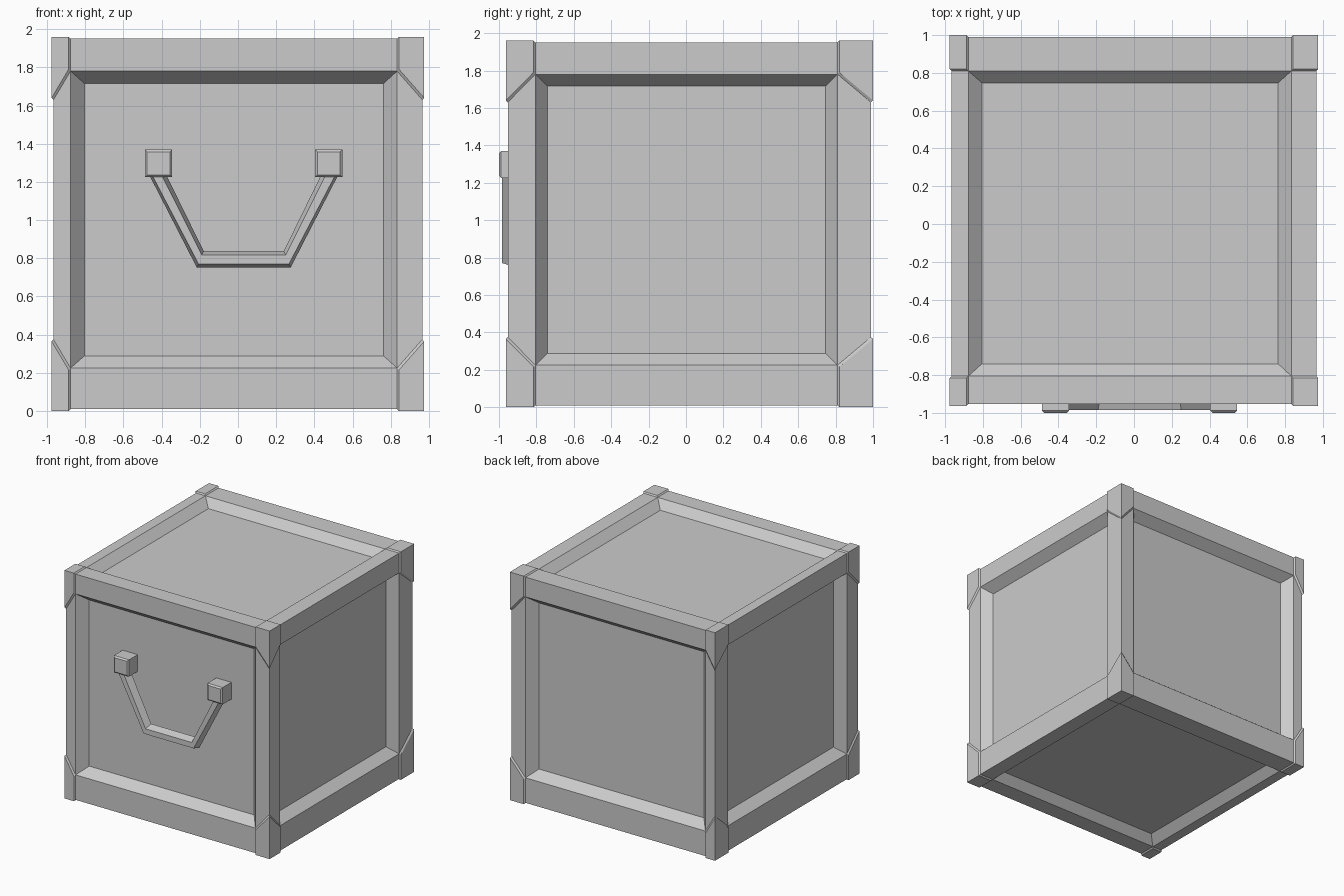
import bpy, bmesh

if "Cube" in bpy.data.objects:
    bpy.data.objects.remove(bpy.data.objects["Cube"])

# Extents per axis as (low, high)
BODY = [(-0.966, 0.965), (-0.953, 0.989), (0.01, 1.95)]       # frame faces
OPEN = [(-0.877, 0.833), (-0.805, 0.81), (0.225, 1.78)]       # frame openings
PANEL = [(-0.805, 0.763), (-0.74, 0.747), (0.288, 1.716)]     # recessed panels
CAP = [(-0.976, 0.975), (-0.963, 1.0), (0.0, 1.96)]           # corner caps
PEAK = (0.375, 1.63)                                          # cap point on the upright edges
DEPTH = (0.082, 0.082, 0.067)


def finish(name, bm):
    bmesh.ops.remove_doubles(bm, verts=bm.verts, dist=1e-5)
    bmesh.ops.recalc_face_normals(bm, faces=bm.faces)
    mesh = bpy.data.meshes.new(name)
    bm.to_mesh(mesh)
    bm.free()
    ob = bpy.data.objects.new(name, mesh)
    bpy.context.collection.objects.link(ob)
    return ob


# Crate body: six faces, each a flat frame sloping down to a recessed panel
def crate_body():
    bm = bmesh.new()
    for a in range(3):
        u, v = (a + 1) % 3, (a + 2) % 3
        for side in (0, 1):
            plane = BODY[a][side]
            sunk = plane + (DEPTH[a] if side == 0 else -DEPTH[a])
            rings = []
            for box, level in ((BODY, plane), (OPEN, plane), (PANEL, sunk)):
                ring = []
                for i, j in ((0, 0), (1, 0), (1, 1), (0, 1)):
                    p = [0, 0, 0]
                    p[a], p[u], p[v] = level, box[u][i], box[v][j]
                    ring.append(bm.verts.new(p))
                rings.append(ring)
            for r, s in zip(rings, rings[1:]):
                for k in range(4):
                    n = (k + 1) % 4
                    bm.faces.new((r[k], r[n], s[n], s[k]))
            bm.faces.new(rings[2])
    finish("crate_body", bm)


# Corner cap: convex block with a pointed skirt and a thin chamfered rim
def corner_cap(i, j, k):
    e = 0.01
    X, Y, Z = CAP[0][i], CAP[1][j], CAP[2][k]
    xb, yb, zb = BODY[0][i], BODY[1][j], BODY[2][k]
    xi, yi, zi = OPEN[0][i], OPEN[1][j], OPEN[2][k]
    sx, sy, sz = (e if s else -e for s in (i, j, k))
    xr, yr, zr = xi + sx, yi + sy, zi + sz
    pts = [(X, Y, Z), (xr, Y, Z), (X, yr, Z), (xr, yr, Z),
           (xi, yb, zb), (xb, yi, zb), (xi, yi, zb),
           (xi, yb, zi), (xb, yi, zi), (xi, yi, zi),
           (xr, Y, zr), (X, yr, zr),
           (xb, yb, PEAK[k]), (X, Y, PEAK[k] + sz)]
    bm = bmesh.new()
    for p in pts:
        bm.verts.new(p)
    res = bmesh.ops.convex_hull(bm, input=bm.verts)
    loose = [g for g in res["geom_interior"] if isinstance(g, bmesh.types.BMVert)]
    bmesh.ops.delete(bm, geom=loose, context='VERTS')
    bmesh.ops.dissolve_limit(bm, angle_limit=0.01, verts=bm.verts, edges=bm.edges)
    name = "corner_cap_%s_%s_%s" % (("left", "right")[i], ("front", "back")[j],
                                    ("bottom", "top")[k])
    finish(name, bm)


# Handle mount: small block with a bevelled front
def handle_mount(name, cx):
    bm = bmesh.new()
    bmesh.ops.create_cube(bm, size=1)
    for v in bm.verts:
        v.co = (cx + v.co.x * 0.143, -0.925 + v.co.y * 0.15, 1.297 + v.co.z * 0.145)
    front = [ed for ed in bm.edges if all(v.co.y < -0.99 for v in ed.verts)]
    bmesh.ops.bevel(bm, geom=front, offset=0.012, segments=1, affect='EDGES')
    finish(name, bm)


# Handle bar: tapered section swept round a U, mirrored about its middle
def handle_bar(cx):
    back, front = -0.922, -0.985
    top = [(0.497, back), (0.482, front), (0.432, front), (0.407, back)]
    low = [(0.246, back, 0.752), (0.237, front, 0.771),
           (0.22, front, 0.817), (0.21, back, 0.838)]
    half = [[(x, y, 1.24) for x, y in top], low]
    stations = [(-1, half[0]), (-1, half[1]), (1, half[1]), (1, half[0])]
    bm = bmesh.new()
    rings = [[bm.verts.new((cx + s * x, y, z)) for x, y, z in sec] for s, sec in stations]
    for r, s in zip(rings, rings[1:]):
        for k in range(4):
            n = (k + 1) % 4
            bm.faces.new((r[k], r[n], s[n], s[k]))
    bm.faces.new(rings[0])
    bm.faces.new(rings[-1])
    finish("handle_bar", bm)


crate_body()
for i in (0, 1):
    for j in (0, 1):
        for k in (0, 1):
            corner_cap(i, j, k)
handle_mount("handle_mount_left", -0.416)
handle_mount("handle_mount_right", 0.475)
handle_bar(0.03)
